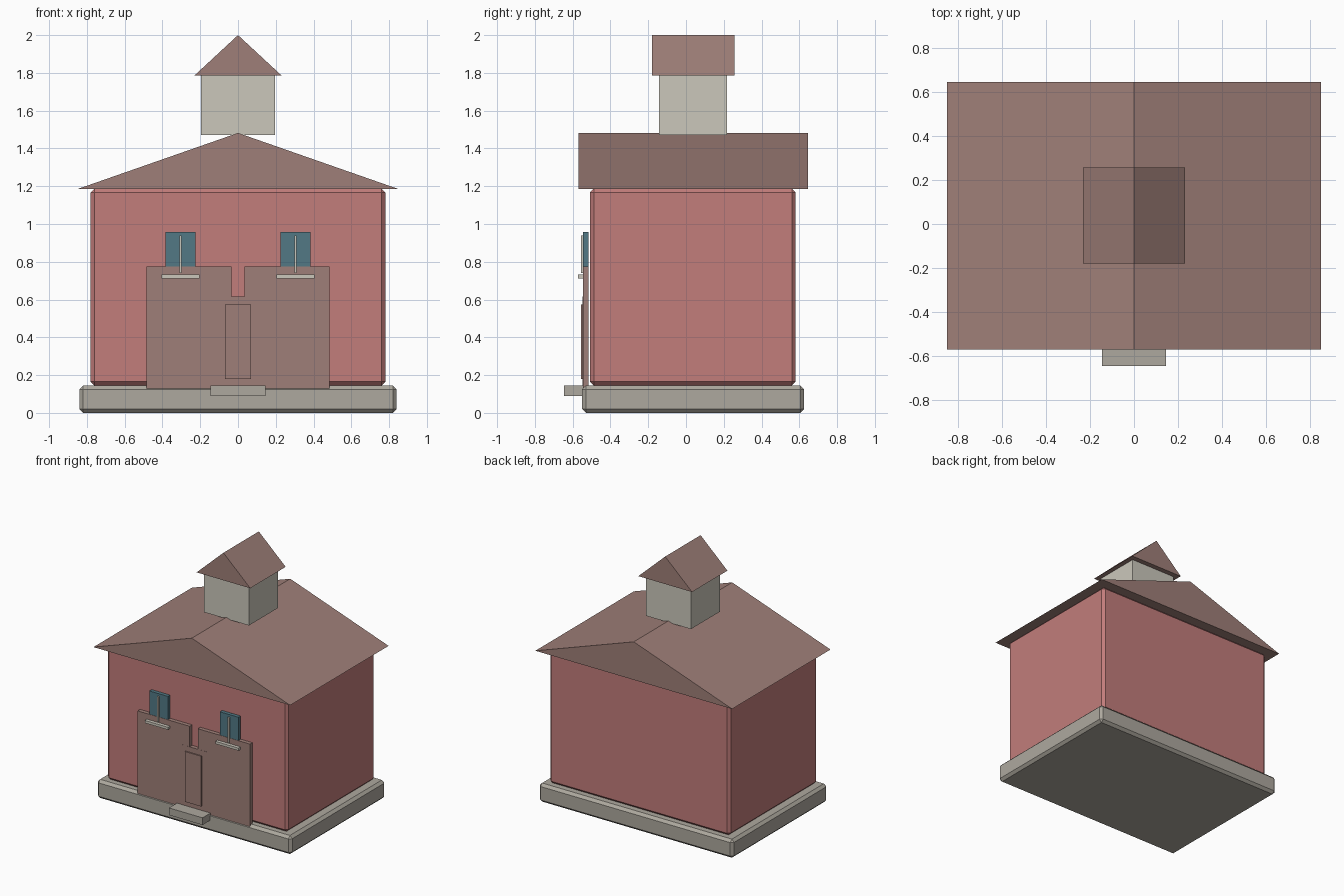
import bpy

if "Cube" in bpy.data.objects:
    bpy.data.objects.remove(bpy.data.objects["Cube"], do_unlink=True)


def material(name, rgb):
    m = bpy.data.materials.new(name)
    m.use_nodes = True
    m.diffuse_color = (*rgb, 1)
    m.node_tree.nodes["Principled BSDF"].inputs["Base Color"].default_value = (*rgb, 1)
    return m


brick = material("brick red", (0.54, 0.205, 0.198))
brown = material("dusty brown", (0.345, 0.212, 0.188))
stone = material("grey stone", (0.42, 0.393, 0.343))
cream = material("cream", (0.6, 0.575, 0.5))
glass = material("blue glass", (0.084, 0.19, 0.235))


def box(name, x, y, z, mat, bevel=0):
    """Box from (min, max) spans, with an optional chamfer."""
    spans = (x, y, z)
    bpy.ops.mesh.primitive_cube_add(size=1, location=[sum(s) / 2 for s in spans])
    ob = bpy.context.object
    ob.name = name
    ob.scale = [s[1] - s[0] for s in spans]
    bpy.ops.object.transform_apply(location=False, rotation=False, scale=True)
    ob.data.materials.append(mat)
    if bevel:
        mod = ob.modifiers.new("chamfer", "BEVEL")
        mod.width = bevel
        mod.segments = 1
    return ob


def gable(name, half, y, z, mat):
    """Triangular prism with its ridge running front to back."""
    verts = [(px, py, pz) for py in y
             for px, pz in ((-half, z[0]), (half, z[0]), (0, z[1]))]
    faces = [(0, 1, 2), (5, 4, 3), (0, 3, 4, 1), (1, 4, 5, 2), (2, 5, 3, 0)]
    me = bpy.data.meshes.new(name)
    me.from_pydata(verts, [], faces)
    me.materials.append(mat)
    ob = bpy.data.objects.new(name, me)
    bpy.context.collection.objects.link(ob)
    return ob


# Main building
box("foundation", (-0.84, 0.84), (-0.55, 0.625), (0, 0.145), stone, 0.02)
box("walls", (-0.78, 0.78), (-0.508, 0.58), (0.145, 1.187), brick, 0.02)
gable("main_roof", 0.85, (-0.57, 0.645), (1.185, 1.482), brown)

# Cupola
box("cupola", (-0.195, 0.195), (-0.143, 0.217), (1.47, 1.786), cream)
gable("cupola_roof", 0.232, (-0.18, 0.257), (1.785, 2), brown)

# Entrance
box("door_surround", (-0.12, 0.12), (-0.547, -0.515), (0.13, 0.615), brown)
box("door", (-0.07, 0.07), (-0.556, -0.53), (0.18, 0.573), brown)
box("front_step", (-0.145, 0.145), (-0.645, -0.54), (0.09, 0.146), stone)

# Windows with the wall panels below them
for side, cx in (("left", 0.305), ("right", -0.305)):
    s = 1 if cx > 0 else -1
    box(side + "_panel", sorted((s * 0.035, s * 0.485)), (-0.546, -0.515), (0.13, 0.775), brown)
    box(side + "_window", (cx - 0.08, cx + 0.08), (-0.544, -0.516), (0.74, 0.957), glass)
    box(side + "_mullion", (cx - 0.006, cx + 0.006), (-0.555, -0.54), (0.74, 0.938), cream)
    box(side + "_sill", (cx - 0.1, cx + 0.1), (-0.572, -0.54), (0.712, 0.732), cream)
